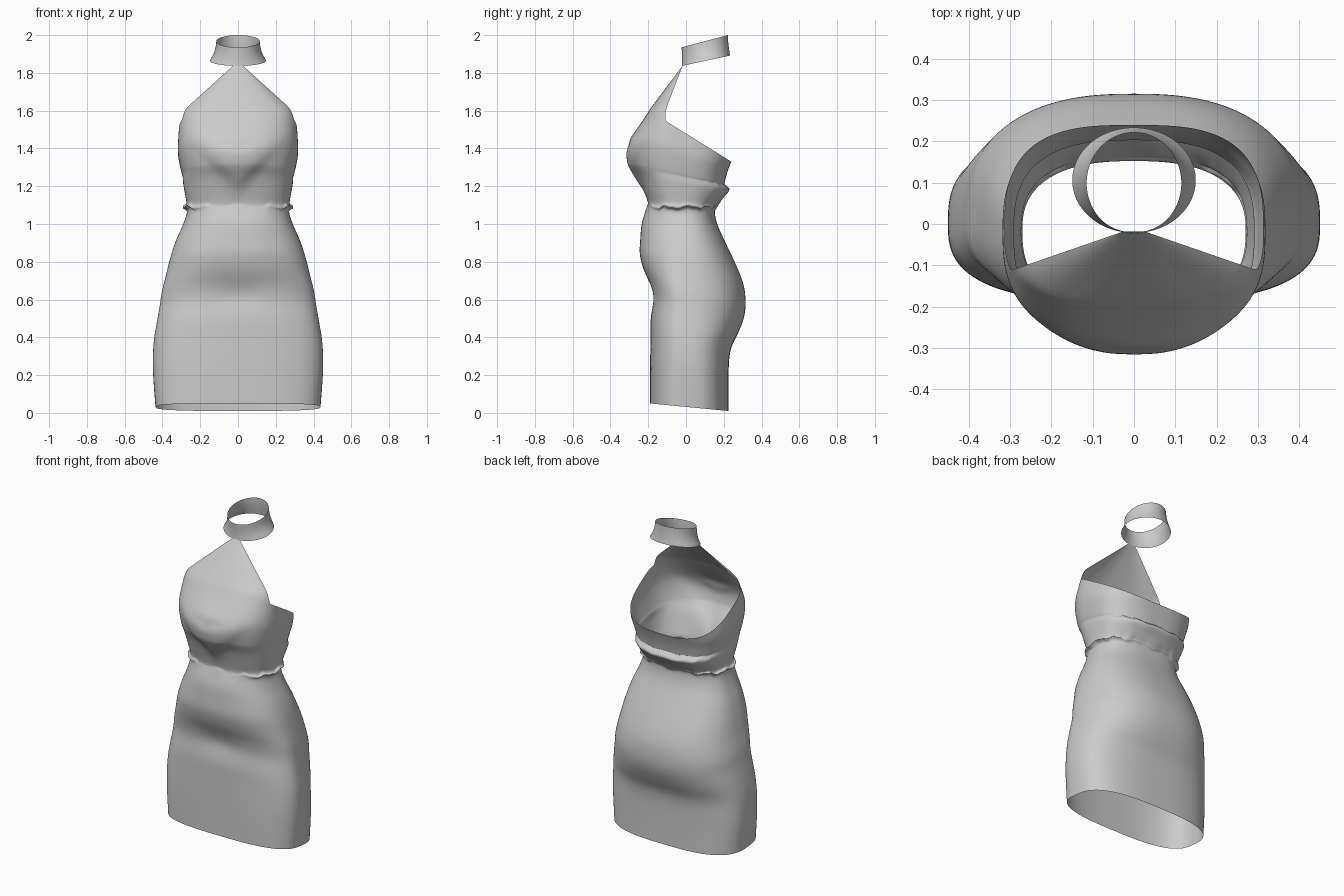
import bpy, math

if "Cube" in bpy.data.objects:
    bpy.data.objects.remove(bpy.data.objects["Cube"])

N = 96          # columns around the dress
SUB = 3         # interpolated rows between profile rows


def gauss(d, s):
    return math.exp(-(d / s) ** 2)


def step(d, s):
    return 1 / (1 + math.exp(max(-60, min(60, -d / s))))


def spow(v, p):
    return math.copysign(abs(v) ** p, v)


def lerp(a, b, t):
    return a + (b - a) * t


def catmull(a, b, c, d, t):
    return 0.5 * (2 * b + (c - a) * t + (2 * a - 5 * b + 4 * c - d) * t * t
                  + (3 * b - a - 3 * c + d) * t ** 3)


def make_mesh(name, verts, faces, levels):
    me = bpy.data.meshes.new(name)
    me.from_pydata(verts, [], faces)
    me.polygons.foreach_set("use_smooth", [True] * len(faces))
    ob = bpy.data.objects.new(name, me)
    bpy.context.collection.objects.link(ob)
    mod = ob.modifiers.new("smooth", 'SUBSURF')
    mod.levels = mod.render_levels = levels
    return ob


# Dress rows: front z, back z, half width, front y, back y, squareness
ROWS = [
    (.05, .01, .437, -.190, .225, 2.9),
    (.25, .20, .451, -.190, .225, 2.8),
    (.40, .33, .447, -.188, .235, 2.7),
    (.50, .42, .432, -.187, .275, 2.6),
    (.60, .50, .415, -.178, .306, 2.5),
    (.68, .58, .403, -.192, .316, 2.5),
    (.76, .68, .382, -.225, .305, 2.4),
    (.84, .79, .360, -.245, .262, 2.4),
    (.92, .90, .330, -.242, .210, 2.4),
    (1.0, 1.0, .290, -.235, .165, 2.4),
    (1.07, 1.07, .269, -.213, .152, 2.5),
    (1.09, 1.09, .293, -.205, .162, 2.5),
    (1.11, 1.10, .273, -.202, .168, 2.5),
    (1.17, 1.14, .280, -.218, .198, 2.6),
    (1.25, 1.18, .291, -.245, .232, 2.6),
    (1.30, 1.205, .291, -.270, .206, 2.7),
    (1.33, 1.215, .297, -.280, .204, 2.7),
    (1.40, 1.26, .310, -.287, .215, 2.7),
    (1.48, 1.30, .319, -.268, .228, 2.8),
    (1.60, 1.33, .313, -.195, .240, 3.0),
]


def dress_point(row, a):
    zf, zb, w, yf, yb, n = row
    cy = -.02 * step(zf - 1.0, .05)
    x = w * spow(math.cos(a), 2 / n)
    s = spow(math.sin(a), 2 / n)
    y = cy + s * ((yb - cy) if s > 0 else (cy - yf))
    z = zf + (zb - zf) * (y - yf) / (yb - yf)
    # small gathers at the waist tuck and the back band
    z += .006 * gauss(z - 1.09, .03) * (math.sin(11 * a) + .6 * math.sin(23 * a))
    if s > 0:
        z += .004 * gauss(z - 1.2, .03) * math.sin(17 * a)
    if s < 0:
        # V-shaped overhang under the bust, wrinkle across it, hollow below the belly
        v = step(z - 1.2 - .95 * abs(x), .017) * (1 - step(z - 1.46, .022))
        y -= .032 * v * gauss(x, .2)
        y += .014 * gauss(z - 1.41 - .25 * abs(x), .018) * gauss(x, .1)
        y += .010 * gauss(z - .62, .06) * gauss(x, .12)
    return (x, y, z)


rows = []
for i in range(len(ROWS) - 1):
    quad = [ROWS[max(0, min(len(ROWS) - 1, i + k))] for k in (-1, 0, 1, 2)]
    for k in range(SUB):
        rows.append([catmull(*c, k / SUB) for c in zip(*quad)])
rows.append(ROWS[-1])

verts, faces = [], []
for r in rows:
    verts += [dress_point(r, 2 * math.pi * j / N) for j in range(N)]
for i in range(len(rows) - 1):
    for j in range(N):
        k = (j + 1) % N
        faces.append((i * N + j, i * N + k, (i + 1) * N + k, (i + 1) * N + j))

# Halter panel rising from the front of the top row to the neck
top = (len(rows) - 1) * N
prev = [top + j for j in range(N) if verts[top + j][1] < -.105]
base = [(x * .955, y + .005, max(z + .01, 1.605))
        for x, y, z in (verts[j] for j in prev)]
STEPS = 8
for s in range(STEPS + 1):
    t = s / STEPS
    start = len(verts)
    verts += [(x * lerp(1, .09, t), lerp(y, -.018, t), lerp(z, 1.838, t))
              for x, y, z in base]
    cur = list(range(start, len(verts)))
    for a in range(len(cur) - 1):
        faces.append((prev[a], prev[a + 1], cur[a + 1], cur[a]))
    prev = cur
make_mesh("halter_dress", verts, faces, 1)

# Flared, tilted neck band: half width, half depth, centre y, front z, back z
COLLAR = [(.150, .128, .106, 1.837, 1.892), (.130, .124, .104, 1.865, 1.925),
          (.118, .122, .101, 1.90, 1.965), (.115, .123, .099, 1.935, 2.0)]
M = 48
cv, cf = [], []
for w, d, cy, zf, zb in COLLAR:
    for j in range(M):
        a = 2 * math.pi * j / M
        cv.append((w * math.cos(a), cy + d * math.sin(a),
                   lerp(zf, zb, (math.sin(a) + 1) / 2)))
for i in range(len(COLLAR) - 1):
    for j in range(M):
        k = (j + 1) % M
        cf.append((i * M + j, i * M + k, (i + 1) * M + k, (i + 1) * M + j))
make_mesh("neck_band", cv, cf, 1)
